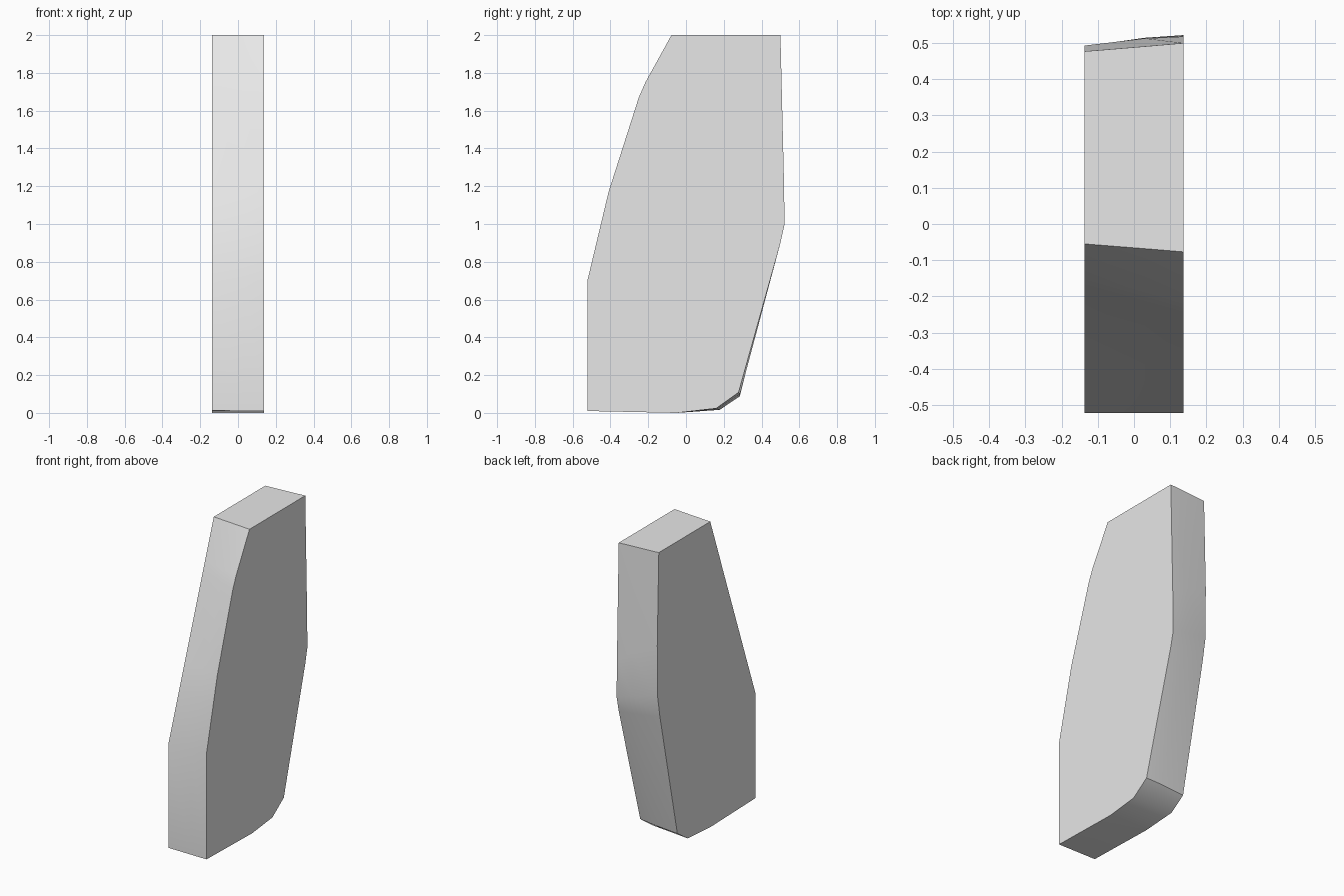
import bpy
import bmesh
from math import radians

cube = bpy.data.objects.get("Cube")
if cube:
    bpy.data.objects.remove(cube, do_unlink=True)

# One plain grey for the whole slab
grey = bpy.data.materials.new("light grey")
grey.use_nodes = True
colour = (0.8, 0.8, 0.8, 1)
grey.diffuse_color = colour
grey.node_tree.nodes["Principled BSDF"].inputs["Base Color"].default_value = colour

HALF = 0.137

# Side outlines (y, z), from the top front edge down, under and up the back
right_edge = [(-0.055, 2), (-0.145, 1.75), (-0.173, 1.67), (-0.353, 1.17),
              (-0.522, 0.7), (-0.522, 0.012), (-0.05, 0), (0.178, 0.016),
              (0.285, 0.088), (0.465, 0.92), (0.491, 1.07), (0.493, 1.4), (0.477, 2)]
left_edge = [(-0.077, 2), (-0.215, 1.75), (-0.25, 1.67), (-0.41, 1.17),
             (-0.522, 0.7), (-0.522, 0.01), (-0.05, 0), (0.16, 0.024),
             (0.278, 0.108), (0.5, 0.9), (0.522, 1.0), (0.518, 1.25), (0.5, 2)]


def middle_outline(t, bulge):
    """Blend both outlines, swelling the back a little."""
    points = []
    for i, (a, b) in enumerate(zip(right_edge, left_edge)):
        y = a[0] + (b[0] - a[0]) * t
        z = a[1] + (b[1] - a[1]) * t
        if 8 <= i < 12:
            y += bulge
        points.append((y, z))
    return points


# Loft the three outlines into a closed slab
bm = bmesh.new()
sections = [(-HALF, right_edge), (0.03, middle_outline(0.6, 0.005)), (HALF, left_edge)]
rings = [[bm.verts.new((x, y, z)) for y, z in outline] for x, outline in sections]
for a, b in zip(rings, rings[1:]):
    for i in range(len(a)):
        j = (i + 1) % len(a)
        bm.faces.new((a[i], a[j], b[j], b[i]))
bm.faces.new(rings[0])
bm.faces.new(rings[-1][::-1])
bmesh.ops.recalc_face_normals(bm, faces=bm.faces[:])

mesh = bpy.data.meshes.new("slab")
bm.to_mesh(mesh)
bm.free()
mesh.materials.append(grey)
slab = bpy.data.objects.new("slab", mesh)
bpy.context.collection.objects.link(slab)

# Soft shading along the rim, crisp side outlines
bpy.ops.object.select_all(action="DESELECT")
slab.select_set(True)
bpy.context.view_layer.objects.active = slab
bpy.ops.object.shade_smooth_by_angle(angle=radians(35))
